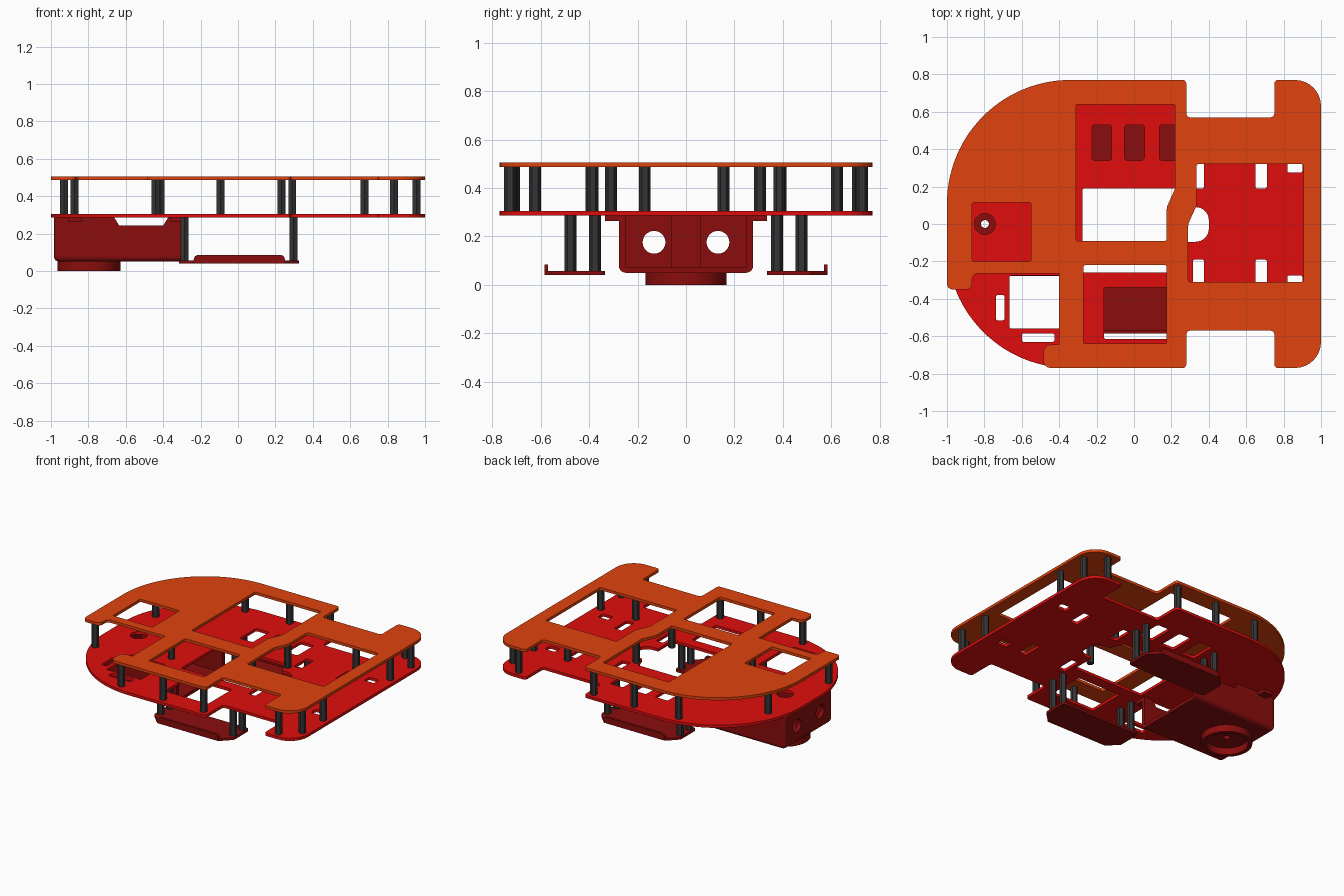
import bpy, bmesh, math
from mathutils import Vector, Matrix

if "Cube" in bpy.data.objects:
    bpy.data.objects.remove(bpy.data.objects["Cube"])


def material(name, color):
    m = bpy.data.materials.new(name)
    m.diffuse_color = (*color, 1)
    m.use_nodes = True
    m.node_tree.nodes["Principled BSDF"].inputs["Base Color"].default_value = m.diffuse_color
    return m


ORANGE = material("orange", (0.75, 0.055, 0.004))
RED = material("red", (0.75, 0.004, 0.004))
DARK_RED = material("dark_red", (0.26, 0.004, 0.004))
GREY = material("dark_grey", (0.035, 0.035, 0.035))


def link(name, mesh, mat=None):
    ob = bpy.data.objects.new(name, mesh)
    bpy.context.collection.objects.link(ob)
    if mat:
        mesh.materials.clear()
        mesh.materials.append(mat)
    return ob


def evaluated_mesh(ob):
    bpy.context.view_layer.update()
    dg = bpy.context.evaluated_depsgraph_get()
    return bpy.data.meshes.new_from_object(ob.evaluated_get(dg))


def rounded(pts, r=0.02):
    """Round the corners of (x, y[, radius]) points."""
    out, n = [], len(pts)
    for i, p in enumerate(pts):
        rad = p[2] if len(p) > 2 else r
        c = Vector(p[:2])
        a = (Vector(pts[i - 1][:2]) - c).normalized()
        b = (Vector(pts[(i + 1) % n][:2]) - c).normalized()
        ang = a.angle(b)
        if rad <= 0 or ang > 3.1:
            out.append(c)
            continue
        t = rad / math.tan(ang / 2)
        centre = c + (a + b).normalized() * rad / math.sin(ang / 2)
        s, e = c + a * t - centre, c + b * t - centre
        steps = 28 if rad > 0.3 else 8 if rad > 0.05 else 4
        sweep = s.angle_signed(e)
        a0 = math.atan2(s.y, s.x)
        for k in range(steps + 1):
            th = a0 - sweep * k / steps
            out.append(centre + rad * Vector((math.cos(th), math.sin(th))))
    return out


def rect(x0, y0, x1, y1, r=0.01):
    return rounded([(x0, y0), (x1, y0), (x1, y1), (x0, y1)], r)


def circle(x, y, r, n=40):
    return [Vector((x + r * math.cos(2 * math.pi * i / n), y + r * math.sin(2 * math.pi * i / n))) for i in range(n)]


def slab(name, loops, z0, z1, mat, matrix=None):
    """Flat plate: first loop is the outline, the others are holes."""
    cu = bpy.data.curves.new(name, 'CURVE')
    cu.dimensions, cu.fill_mode, cu.extrude = '2D', 'BOTH', (z1 - z0) / 2
    for loop in loops:
        sp = cu.splines.new('POLY')
        sp.points.add(len(loop) - 1)
        for q, p in zip(sp.points, loop):
            q.co = (p[0], p[1], 0, 1)
        sp.use_cyclic_u = True
    tmp = bpy.data.objects.new(name + "_curve", cu)
    bpy.context.collection.objects.link(tmp)
    mesh = evaluated_mesh(tmp)
    bpy.data.objects.remove(tmp)
    bm = bmesh.new()
    bm.from_mesh(mesh)
    bmesh.ops.remove_doubles(bm, verts=bm.verts, dist=1e-5)
    bmesh.ops.translate(bm, verts=bm.verts, vec=(0, 0, (z0 + z1) / 2))
    if matrix:
        bmesh.ops.transform(bm, matrix=matrix, verts=bm.verts)
    bmesh.ops.recalc_face_normals(bm, faces=bm.faces)
    for f in bm.faces:
        f.smooth = False
    bm.to_mesh(mesh)
    bm.free()
    return link(name, mesh, mat)


def box(name, lo, hi, mat=None):
    bm = bmesh.new()
    bmesh.ops.create_cube(bm, size=1)
    for v in bm.verts:
        v.co = [l + (c + 0.5) * (h - l) for c, l, h in zip(v.co, lo, hi)]
    me = bpy.data.meshes.new(name)
    bm.to_mesh(me)
    bm.free()
    return link(name, me, mat)


# Shared right-hand outline with the wheel notches
right_side = [(0.28, 0.77), (0.28, 0.57), (0.75, 0.57), (0.75, 0.77), (1, 0.77, 0.14),
              (1, -0.77, 0.14), (0.75, -0.77), (0.75, -0.57), (0.28, -0.57), (0.28, -0.77)]

# Top plate with four large openings
top_outline = rounded([(-1, 0.77, 0.66)] + right_side + [
    (-0.485, -0.77, 0.04), (-0.485, -0.645, 0.04), (-0.4, -0.645, 0), (-0.4, -0.265, 0),
    (-0.865, -0.265, 0.03), (-0.865, -0.35, 0.03), (-1, -0.35, 0.03)])
slab("top_plate", [
    top_outline,
    rounded([(-0.31, -0.09), (0.175, -0.09), (0.175, 0.09, 0.05), (0.22, 0.19, 0.05), (0.22, 0.64), (-0.31, 0.64)], 0.01),
    rect(-0.27, -0.64, 0.175, -0.22),
    rounded([(0.29, -0.31), (0.905, -0.31), (0.905, 0.32), (0.335, 0.32), (0.335, 0.1, 0.05), (0.29, 0, 0.05)], 0.01),
    rect(-0.865, -0.2, -0.55, 0.115)], 0.486, 0.506, ORANGE)

# Bottom plate with slots and windows
holes = [
    rounded([(-0.275, -0.26), (0.29, -0.26), (0.29, -0.095, 0), (0.4, -0.095, 0.07), (0.4, 0.09, 0.07),
             (0.29, 0.09, 0), (0.25, 0.19), (-0.275, 0.19)], 0.01),
    rect(-0.16, -0.615, 0.19, -0.34), rect(-0.665, -0.56, -0.39, -0.275),
    rect(-0.738, -0.515, -0.692, -0.38), rect(-0.6, -0.63, -0.425, -0.585),
    circle(-0.797, 0, 0.056)]
holes += [rect(x, 0.34, x + 0.105, 0.53, 0.015) for x in (-0.225, -0.05, 0.135)]
for s in (1, -1):
    for x0, y0, x1, y1 in [(0.316, 0.19, 0.374, 0.335), (0.65, 0.19, 0.71, 0.335), (0.82, 0.275, 0.9, 0.335)]:
        holes.append(rect(x0, min(s * y0, s * y1), x1, max(s * y0, s * y1)))
slab("bottom_plate", [rounded([(-1, 0.77, 0.66)] + right_side + [(-1, -0.77, 0.66)])] + holes,
     0.286, 0.306, RED)


# Hexagonal standoffs
def standoff(name, x, y, z0, z1):
    bm = bmesh.new()
    bmesh.ops.create_cone(bm, cap_ends=True, segments=6, radius1=0.0245, radius2=0.0245, depth=z1 - z0,
                          matrix=Matrix.Translation((x, y, (z0 + z1) / 2)))
    me = bpy.data.meshes.new(name)
    bm.to_mesh(me)
    bm.free()
    link(name, me, GREY)


spots = [(-0.93, -0.31), (-0.875, 0.305), (-0.415, -0.17), (0.29, 0.155), (0.232, -0.17)]
for s in (1, -1):
    spots += [(-0.44, s * 0.71), (-0.093, s * 0.725), (0.232, s * 0.725), (0.677, s * 0.39),
              (0.835, s * 0.727), (0.954, s * 0.623), (0.954, s * 0.385)]
for x, y in spots:
    standoff("upper_standoff", x, y, 0.306, 0.486)

# Two hanging brackets with a raised outer lip
for s, side in ((-1, "front"), (1, "back")):
    pts = [(-0.315, 0.335), (0.325, 0.335), (0.325, 0.51), (0.25, 0.585, 0), (-0.24, 0.585, 0), (-0.315, 0.51)]
    slab(side + "_bracket", [rounded([(p[0], s * p[1]) + p[2:] for p in pts])], 0.04, 0.057, DARK_RED)
    lip = rounded([(-0.24, 0.05, 0), (0.25, 0.05, 0), (0.25, 0.085), (-0.23, 0.085)])
    slab(side + "_bracket_lip", [lip], -0.008, 0.008, DARK_RED,
         Matrix.Translation((0, s * 0.577, 0)) @ Matrix.Rotation(math.pi / 2, 4, 'X'))
    for x in (-0.287, 0.296):
        for y in (0.375, 0.477):
            standoff("lower_standoff", x, s * y, 0.057, 0.286)

# Caster housing: rounded tray, open on top and at the inner end
housing = box("caster_housing", (-0.985, -0.277, 0.05), (-0.3, 0.277, 0.286), DARK_RED)
bm = bmesh.new()
bm.from_mesh(housing.data)
edges = []
for e in bm.edges:
    a, b = (v.co for v in e.verts)
    low = max(a.z, b.z) < 0.06
    left = max(a.x, b.x) < -0.9
    inner = min(a.x, b.x) > -0.4
    if (low or left) and not inner and not (not low and min(a.z, b.z) > 0.2):
        edges.append(e)
bmesh.ops.bevel(bm, geom=edges, offset=0.03, segments=5, profile=0.5, affect='EDGES')
bm.to_mesh(housing.data)
bm.free()
along_x = Matrix.Rotation(math.pi / 2, 4, 'Y')
along_y = Matrix.Rotation(math.pi / 2, 4, 'X')
cutters = [box("cavity_cutter", (-0.955, -0.25, 0.072), (-0.2, 0.25, 0.4)),
           slab("dip_cutter", [[(-0.67, 0.3), (-0.635, 0.243), (-0.4, 0.243), (-0.365, 0.3)]], -0.5, 0.5, None, along_y),
           slab("caster_bolt_cutter", [circle(-0.797, 0, 0.021, 24)], -0.1, 0.2, None)]
cutters += [slab("sensor_cutter", [circle(-0.176, y, 0.047, 32)], -1.2, -0.9, None, along_x) for y in (-0.132, 0.132)]
for c in cutters:
    m = housing.modifiers.new("cut", 'BOOLEAN')
    m.operation, m.solver, m.object = 'DIFFERENCE', 'EXACT', c
new = evaluated_mesh(housing)
housing.modifiers.clear()
housing.data = new
for c in cutters:
    bpy.data.objects.remove(c)
box("housing_centre_post", (-0.96, -0.06, 0.07), (-0.92, 0.06, 0.286), DARK_RED)

# Mounting tabs of the housing
for s in (1, -1):
    for x0, x1 in ((-0.905, -0.835), (-0.36, -0.3)):
        box("housing_tab", (x0, min(s * 0.27, s * 0.335), 0.263), (x1, max(s * 0.27, s * 0.335), 0.286), DARK_RED)

# Caster ring under the housing
slab("caster_ring", [circle(-0.797, 0, 0.168, 64), circle(-0.797, 0, 0.14, 64)], 0, 0.052, DARK_RED)
